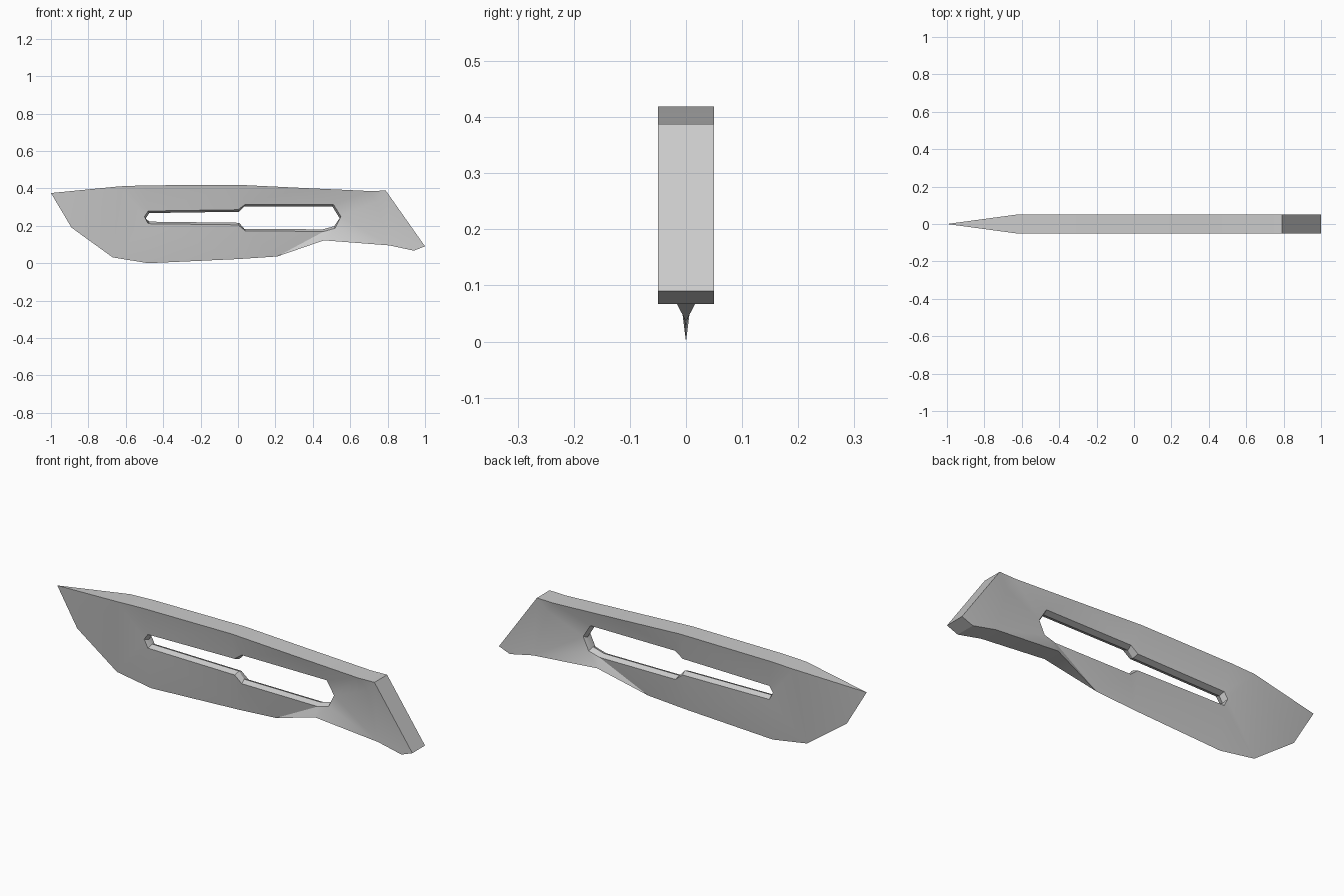
import bpy, bmesh, math
from mathutils import Vector
from mathutils.geometry import delaunay_2d_cdt

if "Cube" in bpy.data.objects:
    bpy.data.objects.remove(bpy.data.objects["Cube"])

# Blade outline: x, z, half thickness (0 along the cutting edge)
outline = [(-1, .375, 0), (-.63, .411, .05), (-.5, .416, .05), (0, .419, .05),
           (.35, .402, .05), (.7, .386, .05), (.79, .388, .05), (1, .09, .05),
           (.94, .067, .05), (.81, .095, .05), (.46, .122, .045), (.21, .036, 0),
           (0, .022, 0), (-.48, 0, 0), (-.67, .031, 0), (-.89, .19, 0)]
# Mounting slot: x, z
slot = [(-.5, .25), (-.48, .279), (0, .286), (.04, .315), (.51, .315), (.55, .25),
        (.52, .187), (.46, .17), (.04, .172), (0, .205), (-.48, .211)]
# Extra point where the tang thickens towards its border
extra = [(.74, .33, .036)]
SLOT_H = .027

pts = outline + [(x, z, SLOT_H) for x, z in slot] + extra
n, m = len(outline), len(slot)
edges = [(i, (i + 1) % n) for i in range(n)]
edges += [(n + i, n + (i + 1) % m) for i in range(m)]
tris = delaunay_2d_cdt([Vector(p[:2]) for p in pts], edges, [], 0, 1e-6)[2]


def inside(x, z, poly):
    hit = False
    for (x1, z1), (x2, z2) in zip(poly, poly[1:] + poly[:1]):
        if (z1 > z) != (z2 > z) and x < x1 + (z - z1) * (x2 - x1) / (z2 - z1):
            hit = not hit
    return hit


rim = [p[:2] for p in outline]
bm = bmesh.new()
front = [bm.verts.new((x, -h, z)) for x, z, h in pts]
back = [bm.verts.new((x, h, z)) for x, z, h in pts]

# Two mirrored side faces
for t in tris:
    cx = sum(pts[i][0] for i in t) / 3
    cz = sum(pts[i][1] for i in t) / 3
    if inside(cx, cz, rim) and not inside(cx, cz, slot):
        bm.faces.new([front[i] for i in t])
        bm.faces.new([back[i] for i in reversed(t)])

# Spine, heel and tang walls
for a, b in edges[:n]:
    if pts[a][2] + pts[b][2] > 0:
        bm.faces.new((front[a], front[b], back[b], back[a]))

# Slot wall with a slight ridge halfway through
ridge = []
for x, z in slot:
    mid = .243
    ridge.append(bm.verts.new((x - math.copysign(.006, x - .02), 0,
                               z - math.copysign(.011, z - mid))))
for i in range(m):
    j = (i + 1) % m
    for side in (front, back):
        bm.faces.new((side[n + i], side[n + j], ridge[j], ridge[i]))

# Close the cutting edge
bmesh.ops.remove_doubles(bm, verts=bm.verts[:], dist=1e-5)
bmesh.ops.recalc_face_normals(bm, faces=bm.faces[:])
mesh = bpy.data.meshes.new("blade")
bm.to_mesh(mesh)
bm.free()
blade = bpy.data.objects.new("blade", mesh)
bpy.context.collection.objects.link(blade)
bpy.context.view_layer.objects.active = blade
blade.select_set(True)
bpy.ops.object.shade_smooth_by_angle(angle=math.radians(30))
